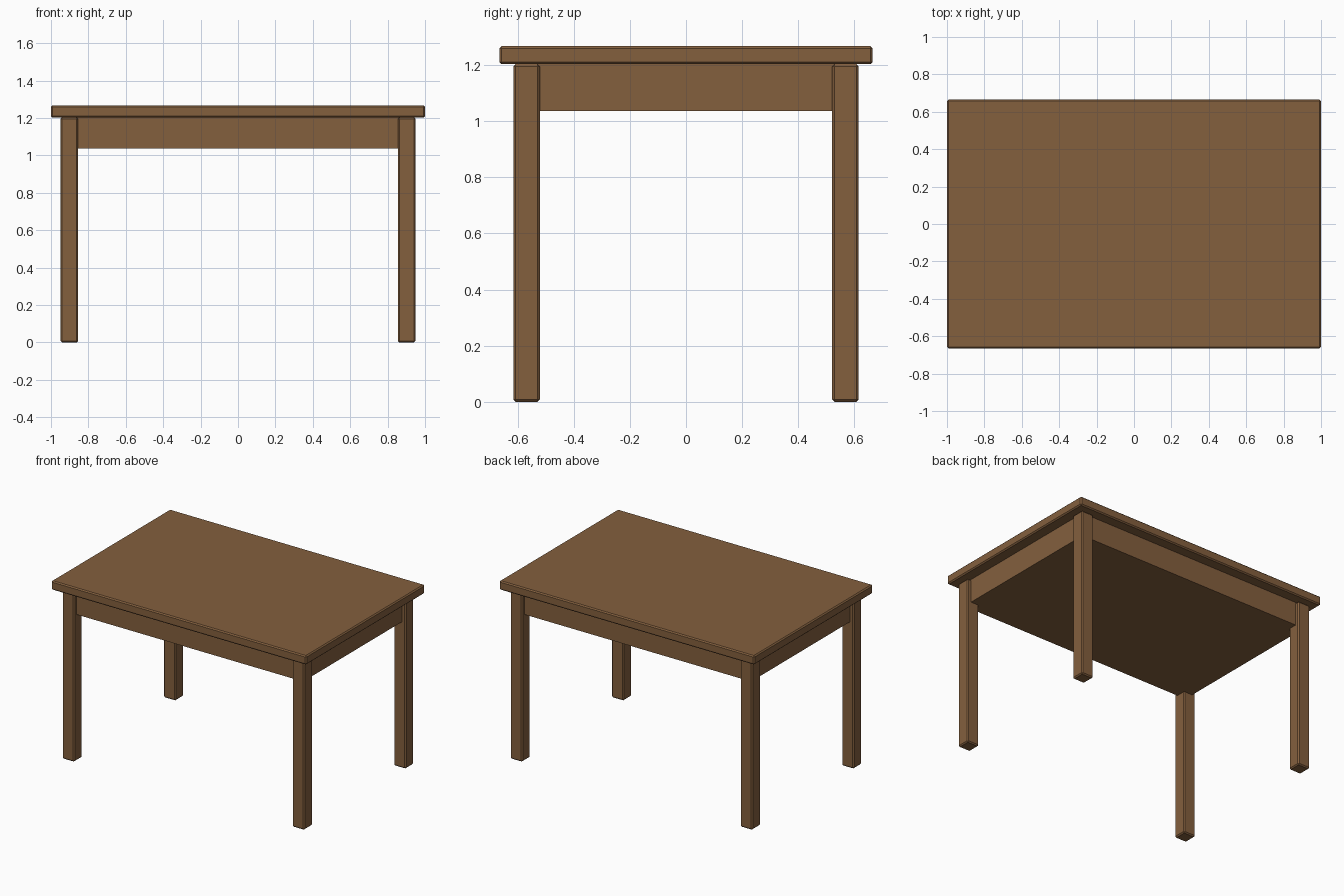
import bpy

if "Cube" in bpy.data.objects:
    bpy.data.objects.remove(bpy.data.objects["Cube"])

wood = bpy.data.materials.new("brown wood")
wood.diffuse_color = (0.23, 0.116, 0.048, 1.0)
wood.use_nodes = True
wood.node_tree.nodes["Principled BSDF"].inputs["Base Color"].default_value = wood.diffuse_color


def box(name, lo, hi, bevel=0.0):
    """Axis-aligned box from its two corners, with optional chamfered edges."""
    centre = [(a + b) / 2 for a, b in zip(lo, hi)]
    bpy.ops.mesh.primitive_cube_add(size=1, location=centre)
    ob = bpy.context.object
    ob.name = name
    ob.scale = [b - a for a, b in zip(lo, hi)]
    bpy.ops.object.transform_apply(location=False, rotation=False, scale=True)
    ob.data.materials.append(wood)
    if bevel:
        mod = ob.modifiers.new("edge bevel", 'BEVEL')
        mod.width = bevel
        mod.segments = 1
    return ob


TOP_X, TOP_Y = 1.0, 0.665        # half sizes of the tabletop
LEG_X, LEG_Y = 0.949, 0.615      # outer faces of the legs
LEG = 0.094                      # leg thickness
UNDER, TOP = 1.203, 1.267        # tabletop heights
RECESS = 0.027                   # apron set back from the leg faces

# Tabletop
box("tabletop", (-TOP_X, -TOP_Y, UNDER), (TOP_X, TOP_Y, TOP), 0.008)

# Solid apron block under the top
ax, ay = LEG_X - RECESS, LEG_Y - RECESS
box("apron", (-ax, -ay, 1.037), (ax, ay, UNDER))

# Four square legs
for sx, side in ((-1, "left"), (1, "right")):
    for sy, end in ((-1, "front"), (1, "back")):
        cx, cy = sx * (LEG_X - LEG / 2), sy * (LEG_Y - LEG / 2)
        box(f"{end}_{side}_leg",
            (cx - LEG / 2, cy - LEG / 2, 0),
            (cx + LEG / 2, cy + LEG / 2, UNDER), 0.008)
